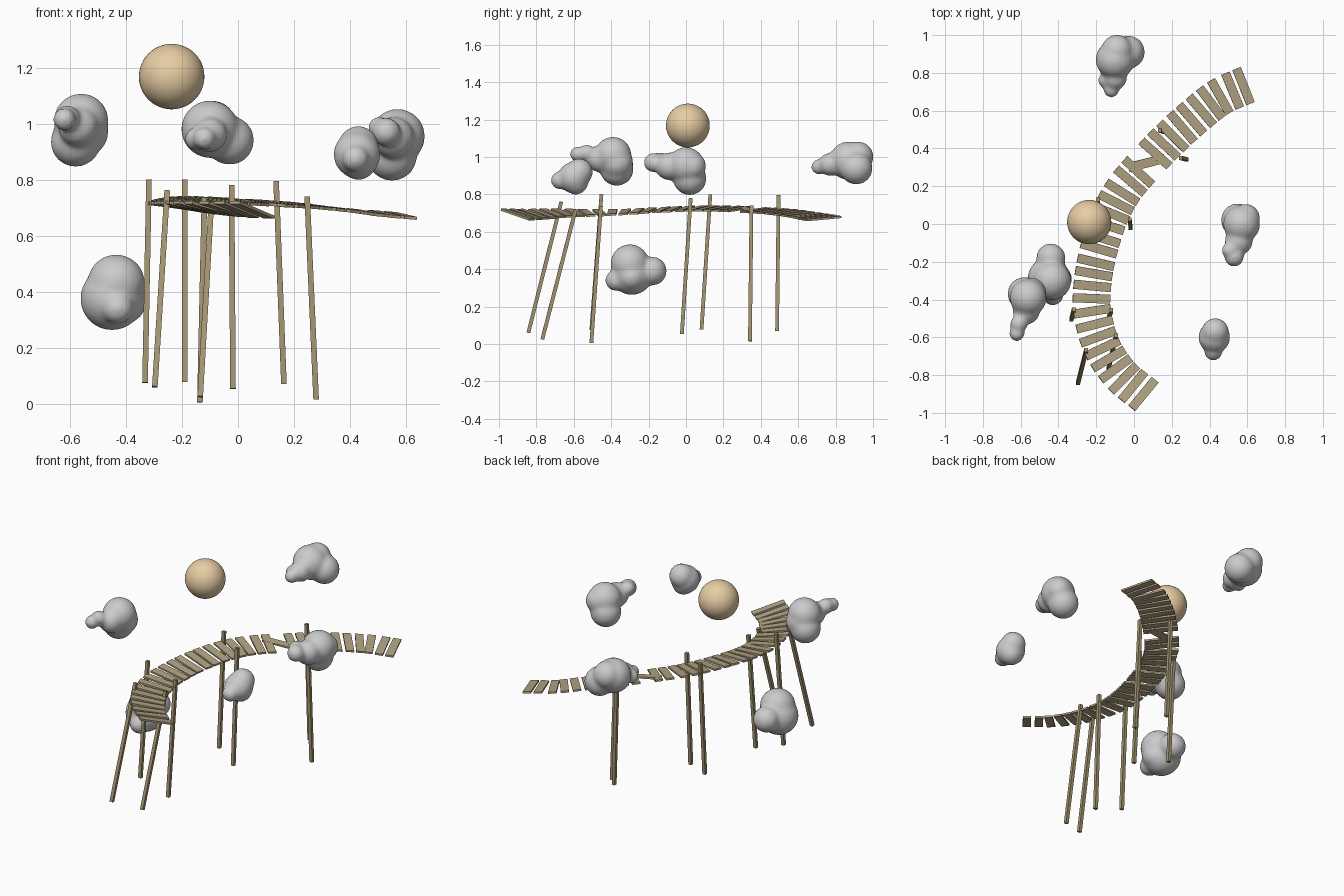
import bpy, bmesh, math, random
from mathutils import Vector, Matrix

if "Cube" in bpy.data.objects:
    bpy.data.objects.remove(bpy.data.objects["Cube"])

random.seed(4)


def material(name, rgb):
    m = bpy.data.materials.new(name)
    m.diffuse_color = (*rgb, 1)
    m.use_nodes = True
    m.node_tree.nodes["Principled BSDF"].inputs["Base Color"].default_value = m.diffuse_color
    return m


def new_object(name, bm, mat=None):
    me = bpy.data.meshes.new(name)
    bm.to_mesh(me)
    bm.free()
    ob = bpy.data.objects.new(name, me)
    bpy.context.collection.objects.link(ob)
    if mat:
        me.materials.append(mat)
    return ob


def box(name, centre, axes, size, mat):
    bm = bmesh.new()
    rot = Matrix(axes).transposed().to_4x4()
    bmesh.ops.create_cube(bm, size=1, matrix=Matrix.Translation(centre) @ rot @ Matrix.Diagonal((*size, 1)))
    return new_object(name, bm, mat)


plank_mat = material("plank wood", (0.45, 0.37, 0.23))
post_mat = material("post wood", (0.38, 0.31, 0.17))
sun_mat = material("sun", (0.80, 0.61, 0.37))

# Walkway centre line, sampled as a smooth curve
path = [Vector(p) for p in (
    (.05, -.90, .692), (-.07, -.80, .695), (-.17, -.65, .70), (-.22, -.47, .702),
    (-.22, -.32, .706), (-.19, -.15, .716), (-.13, .04, .724), (-.04, .20, .724),
    (.12, .38, .715), (.206, .466, .71), (.31, .56, .70), (.45, .67, .683), (.58, .73, .672))]
ext = [2 * path[0] - path[1]] + path + [2 * path[-1] - path[-2]]
line = []
for a, b, c, d in zip(ext, ext[1:], ext[2:], ext[3:]):
    for k in range(20):
        t = k / 20
        line.append(0.5 * (2 * b + (c - a) * t + (2 * a - 5 * b + 4 * c - d) * t * t
                           + (3 * b - a - 3 * c + d) * t ** 3))
line.append(path[-1])
dist = [0]
for p, q in zip(line, line[1:]):
    dist.append(dist[-1] + (q - p).length)

# Planks, banked toward the inside of the bend; one has come loose
COUNT = 32
for i in range(COUNT):
    f = i / (COUNT - 1)
    j = min(range(len(dist)), key=lambda n: abs(dist[n] - f * dist[-1]))
    p = line[j].copy()
    t = (line[min(j + 4, len(line) - 1)] - line[max(j - 4, 0)]).normalized()
    side = Vector((t.y, -t.x, 0)).normalized()
    side = Matrix.Rotation(random.uniform(-.04, .04), 3, 'Z') @ side
    if (p.xy - Vector((.065, .315))).length < .034:
        side = Vector((math.cos(.25), math.sin(.25), 0))
    bank = 0.27 - 0.5 * f if f < .3 else 0.12 - 0.05 * (f - .3)
    side = (side - Vector((0, 0, bank))).normalized()
    t = (t - side * t.dot(side)).normalized()
    box(f"plank_{i + 1}", p, (side, t, side.cross(t)), (.20, .048, .011), plank_mat)

# Support posts: top and foot of each
posts = [
    ((-.318, -.452, .80), (-.332, -.506, .075)),
    ((-.12, -.455, .735), (-.136, -.506, .005)),
    ((-.253, -.667, .76), (-.297, -.843, .06)),
    ((-.095, -.59, .72), (-.135, -.768, .025)),
    ((-.19, .13, .80), (-.19, .083, .077)),
    ((-.023, .025, .78), (-.018, -.022, .053)),
    ((.136, .495, .795), (.164, .487, .07)),
    ((.247, .35, .74), (.279, .342, .015))]
for i, (top, foot) in enumerate(posts):
    top, foot = Vector(top), Vector(foot)
    z = (top - foot).normalized()
    x = Vector((0, 1, 0)).cross(z).normalized()
    box(f"post_{i + 1}", (top + foot) / 2, (x, z.cross(x), z), (.02, .02, (top - foot).length), post_mat)

# Sun ball
bm = bmesh.new()
bmesh.ops.create_uvsphere(bm, u_segments=48, v_segments=24, radius=.117,
                          matrix=Matrix.Translation((-.237, .01, 1.168)))
sun = new_object("sun", bm, sun_mat)
for poly in sun.data.polygons:
    poly.use_smooth = True

# Lumpy clouds: merged balls (x, y, z, radius), remeshed and smoothed
clouds = [
    [(-.10, .87, .98, .10), (-.03, .91, .94, .085), (-.09, .92, 1.0, .08),
     (-.10, .77, .96, .06), (-.12, .71, .947, .04), (-.15, .76, .945, .04)],
    [(.57, .0, .955, .095), (.55, .02, .885, .087), (.59, .03, .95, .075),
     (.555, -.09, .95, .072), (.53, -.175, .97, .05), (.505, -.14, .985, .04)],
    [(.425, -.60, .89, .082), (.43, -.57, .92, .07), (.43, -.59, .865, .065), (.42, -.675, .875, .047)],
    [(-.45, -.29, .375, .11), (-.435, -.30, .43, .10), (-.44, -.18, .39, .075),
     (-.43, -.375, .34, .055), (-.40, -.29, .36, .07)],
    [(-.56, -.39, 1.01, .095), (-.58, -.37, .935, .087), (-.55, -.37, .97, .085),
     (-.57, -.46, .99, .07), (-.61, -.53, 1.02, .045), (-.62, -.58, 1.015, .04)]]
for i, balls in enumerate(clouds):
    bm = bmesh.new()
    for x, y, z, r in balls:
        bmesh.ops.create_icosphere(bm, subdivisions=4, radius=r * 1.03, matrix=Matrix.Translation((x, y, z)))
    cloud = new_object(f"cloud_{i + 1}", bm)
    remesh = cloud.modifiers.new("merge", 'REMESH')
    remesh.mode = 'VOXEL'
    remesh.voxel_size = .01
    remesh.use_smooth_shade = True
    smooth = cloud.modifiers.new("soften", 'SMOOTH')
    smooth.factor = .5
    smooth.iterations = 12
